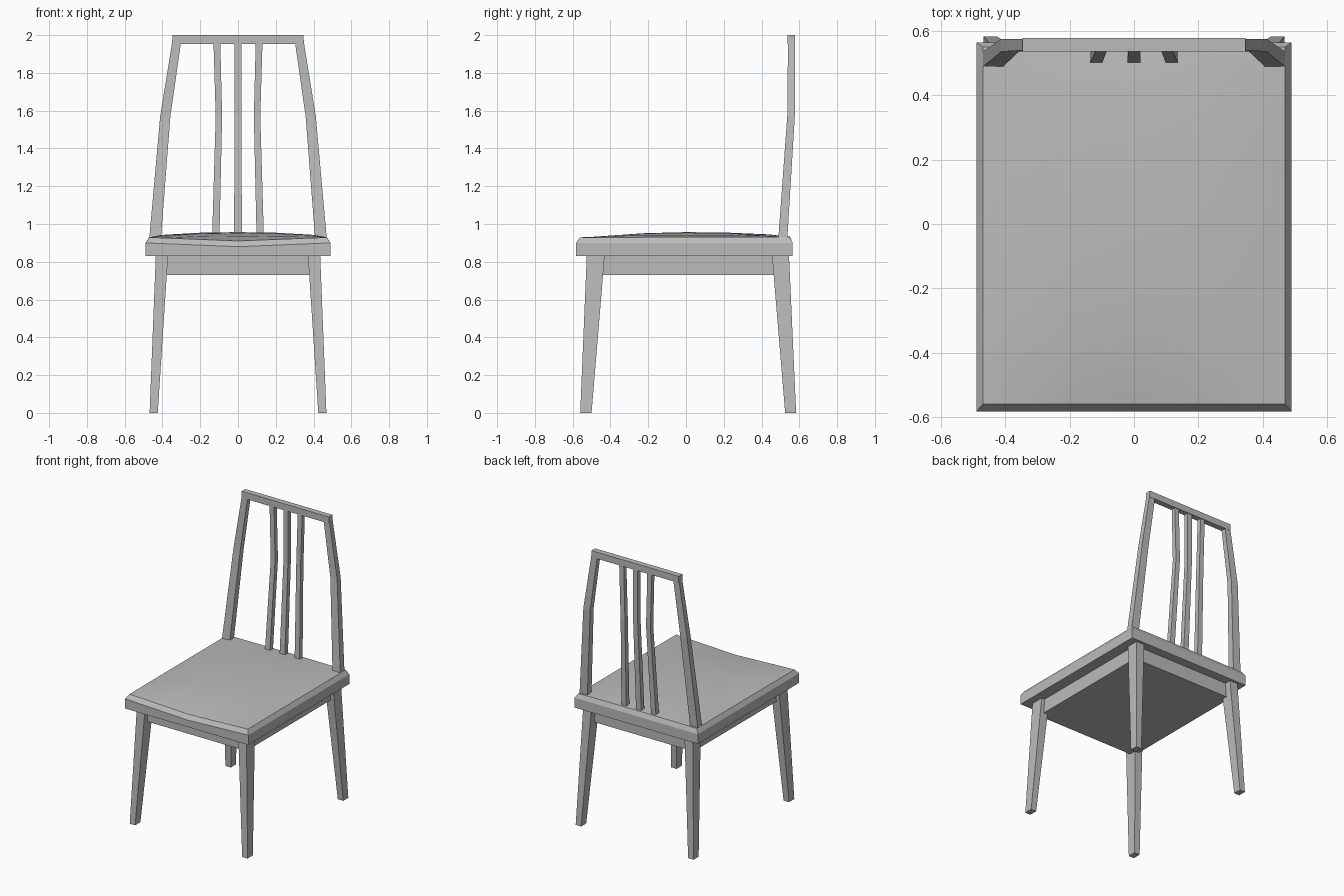
import bpy
import bmesh

cube = bpy.data.objects.get("Cube")
if cube:
    bpy.data.objects.remove(cube, do_unlink=True)

# One plain grey for the whole chair
grey = bpy.data.materials.new("plain_grey")
grey.use_nodes = True
colour = (0.5, 0.5, 0.5, 1)
grey.diffuse_color = colour
grey.node_tree.nodes["Principled BSDF"].inputs["Base Color"].default_value = colour


def finish(name, bm, smooth=False):
    bmesh.ops.recalc_face_normals(bm, faces=bm.faces)
    mesh = bpy.data.meshes.new(name)
    bm.to_mesh(mesh)
    bm.free()
    mesh.materials.append(grey)
    obj = bpy.data.objects.new(name, mesh)
    bpy.context.collection.objects.link(obj)
    if smooth:
        bpy.ops.object.select_all(action="DESELECT")
        obj.select_set(True)
        bpy.context.view_layer.objects.active = obj
        bpy.ops.object.shade_smooth_by_angle(angle=0.4)
    return obj


def bar(name, sections, side=1):
    """Loft rectangles given as (x0, x1, y0, y1, z); side -1 mirrors across x."""
    bm = bmesh.new()
    rings = []
    for x0, x1, y0, y1, z in sections:
        corners = ((x0, y0), (x1, y0), (x1, y1), (x0, y1))
        rings.append([bm.verts.new((side * x, y, z)) for x, y in corners])
    for low, high in zip(rings, rings[1:]):
        for i in range(4):
            j = (i + 1) % 4
            bm.faces.new((low[i], low[j], high[j], high[i]))
    bm.faces.new(rings[0])
    bm.faces.new(rings[-1])
    return finish(name, bm)


# Seat cushion: domed top, bevelled rim, front edge dipping in the middle
def seat():
    xs = [-0.47, -0.4, -0.2, 0, 0.2, 0.4, 0.47]
    ys = [-0.56, -0.44, -0.22, 0, 0.22, 0.44, 0.55]
    n = len(xs)

    def dip(x, y):
        return 0.02 * (1 - abs(x) / 0.49) * max(0, -y / 0.56) ** 2

    def top(x, y):
        dome = (1 - (x / 0.47) ** 2) * (1 - min(1, abs(y) / 0.555) ** 2)
        return 0.93 + 0.027 * max(0, dome) ** 0.6 - dip(x, y)

    bm = bmesh.new()
    grid = [[bm.verts.new((x, y, top(x, y))) for x in xs] for y in ys]
    for j in range(n - 1):
        for i in range(n - 1):
            bm.faces.new((grid[j][i], grid[j][i + 1],
                          grid[j + 1][i + 1], grid[j + 1][i]))
    # Walk round the rim, then drop it outwards to the bevel and the base
    rim = (grid[0][:-1] + [row[-1] for row in grid[:-1]]
           + grid[-1][:0:-1] + [row[0] for row in grid[:0:-1]])
    bevel, base = [], []
    for v in rim:
        x = v.co.x * 0.49 / 0.47
        y = -0.583 if v.co.y < -0.55 else 0.565 if v.co.y > 0.54 else v.co.y
        bevel.append(bm.verts.new((x, y, 0.9 - dip(x, v.co.y))))
        base.append(bm.verts.new((x, y, 0.83)))
    for a, b in ((rim, bevel), (bevel, base)):
        for i in range(len(a)):
            j = (i + 1) % len(a)
            bm.faces.new((a[i], a[j], b[j], b[i]))
    bm.faces.new(base)
    return finish("seat", bm, smooth=True)


seat()

# Solid apron under the seat
bar("apron", [(-0.41, 0.41, -0.49, 0.5, 0.73), (-0.41, 0.41, -0.49, 0.5, 0.83)])

# Tapered, splayed legs and bent back posts
for side, label in ((1, "left"), (-1, "right")):
    bar("front_leg_" + label, [(0.425, 0.468, -0.56, -0.5, 0),
                               (0.37, 0.435, -0.525, -0.43, 0.84)], side)
    bar("back_leg_" + label, [(0.425, 0.468, 0.525, 0.583, 0),
                              (0.37, 0.435, 0.455, 0.545, 0.84)], side)
    bar("back_post_" + label, [(0.41, 0.472, 0.487, 0.535, 0.9),
                               (0.358, 0.412, 0.536, 0.576, 1.57),
                               (0.302, 0.349, 0.54, 0.576, 1.96),
                               (0.3, 0.347, 0.54, 0.576, 1.99)], side)
    bar("outer_slat_" + label, [(0.099, 0.138, 0.5, 0.535, 0.9),
                                (0.084, 0.118, 0.54, 0.573, 1.57),
                                (0.094, 0.13, 0.543, 0.573, 1.97)], side)

bar("middle_slat", [(-0.021, 0.021, 0.5, 0.535, 0.9),
                    (-0.018, 0.018, 0.54, 0.573, 1.57),
                    (-0.018, 0.018, 0.543, 0.573, 1.97)])

# Top rail joining the posts
bar("top_rail", [(-0.347, 0.347, 0.537, 0.578, 1.953),
                 (-0.347, 0.347, 0.537, 0.578, 2.0)])
